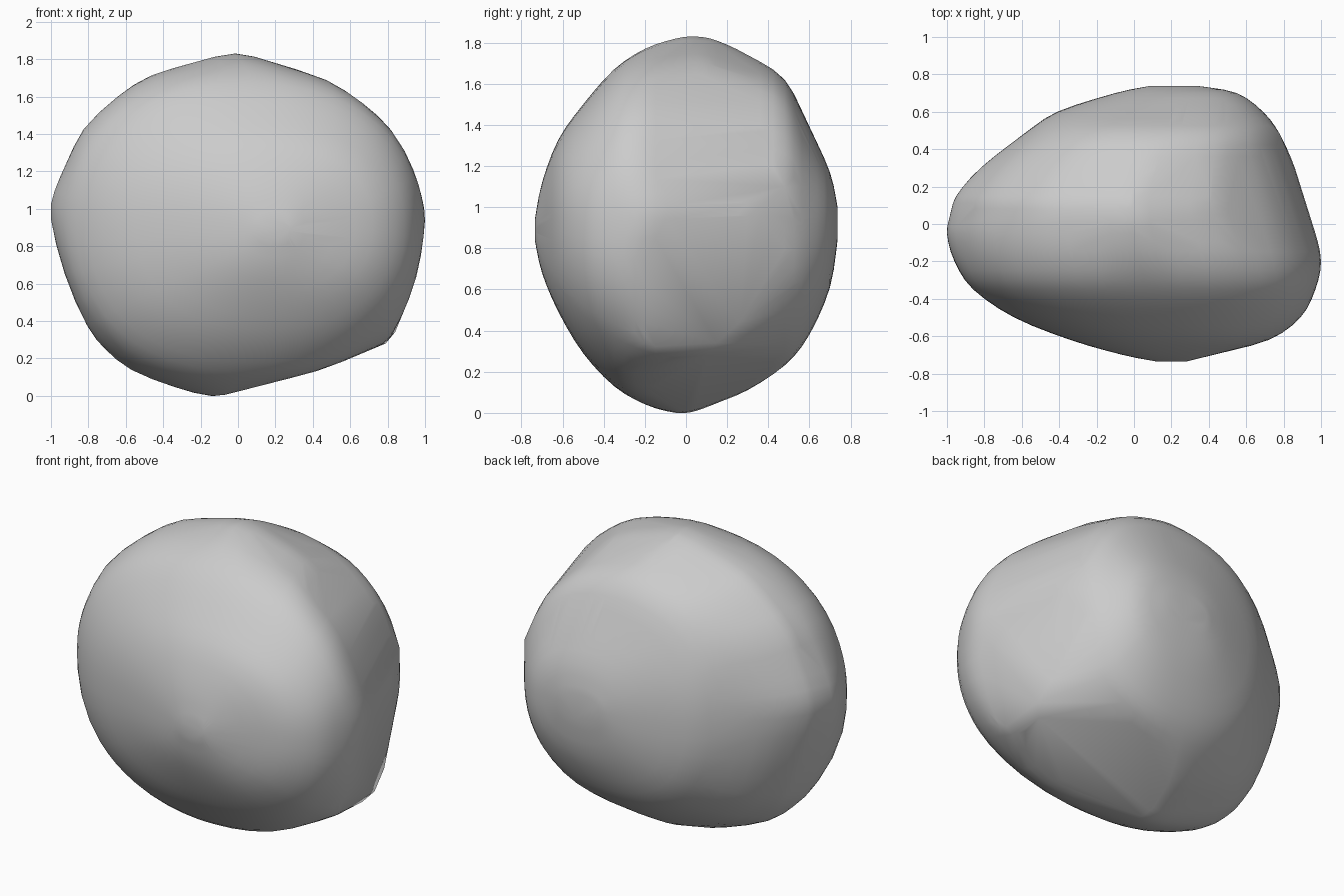
import bpy, bmesh
from mathutils import Vector

if "Cube" in bpy.data.objects:
    bpy.data.objects.remove(bpy.data.objects["Cube"])

# Front outline (x, z), counter-clockwise
OUTLINE = [(1, .95), (.97, 1.08), (.9, 1.23), (.78, 1.44), (.63, 1.58), (.47, 1.7),
           (.22, 1.78), (.01, 1.83), (-.22, 1.78), (-.46, 1.71), (-.64, 1.6),
           (-.82, 1.43), (-.91, 1.25), (-.98, 1.1), (-1, .95), (-.92, .66), (-.8, .38),
           (-.7, .25), (-.56, .14), (-.33, .05), (-.12, 0), (.02, .03), (.25, .11),
           (.52, .19), (.79, .27), (.85, .35), (.9, .52), (.95, .75)]

# Slices from front to back: y, left, right, bottom, top
SLICES = [(-.735, .12, .28, .84, .94), (-.70, -.06, .42, .68, 1.12),
          (-.62, -.34, .72, .49, 1.33), (-.5, -.64, .89, .29, 1.5),
          (-.35, -.86, .97, .13, 1.67), (-.2, -.96, 1, .04, 1.77),
          (-.05, -1, .97, 0, 1.82), (.05, -.98, .93, .01, 1.83),
          (.15, -.95, .9, .05, 1.81), (.3, -.82, .86, .11, 1.74),
          (.48, -.59, .78, .23, 1.62), (.6, -.41, .69, .38, 1.39),
          (.7, -.1, .55, .61, 1.17), (.737, .08, .35, .84, 1)]

# Outstanding corners: lower right edge, crown, upper right shoulder
CORNERS = [(.79, .1, .28), (.84, .15, .34), (.83, .26, .44), (.0, .12, 1.82),
           (.78, .48, 1.1), (.55, -.15, 1.63)]


def refine(points, steps, closed):
    """Catmull-Rom curve through points of any dimension."""
    pts = [Vector(p) for p in points]
    n = len(pts)
    get = (lambda i: pts[i % n]) if closed else (lambda i: pts[max(0, min(n - 1, i))])
    out = []
    for i in range(n if closed else n - 1):
        a, b, c, d = (get(i + k) for k in (-1, 0, 1, 2))
        for s in range(steps):
            t = s / steps
            out.append(.5 * (2 * b + (c - a) * t + (2 * a - 5 * b + 4 * c - d) * t * t
                             + (3 * b - a - 3 * c + d) * t ** 3))
    return out if closed else out + [pts[-1]]


def rounded(p, power=2.25):
    """Push a profile point out or in onto a soft oval."""
    return p / (abs(p.x) ** power + abs(p.y) ** power) ** (1 / power)


# Boulder: angular outline near the middle, softening to an oval at both ends
bm = bmesh.new()
profile = refine([(x, z / .915 - 1) for x, z in OUTLINE], 2, True)
for y, left, right, low, high in refine(SLICES, 3, False):
    soft = min(1, max(0, (abs(y - .1) - .12) / .3))
    for p in profile:
        q = p.lerp(rounded(p), soft)
        bm.verts.new((left + (q.x + 1) / 2 * (right - left), y,
                      low + (q.y + 1) / 2 * (high - low)))
for corner in CORNERS:
    bm.verts.new(corner)

# Skin the slices with one taut surface
hull = bmesh.ops.convex_hull(bm, input=bm.verts[:])
loose = [v for v in bm.verts if not v.link_faces]
bmesh.ops.delete(bm, geom=loose, context='VERTS')
bmesh.ops.recalc_face_normals(bm, faces=bm.faces[:])
for f in bm.faces:
    f.smooth = True

mesh = bpy.data.meshes.new("boulder")
bm.to_mesh(mesh)
bm.free()
stone = bpy.data.materials.new("grey stone")
stone.diffuse_color = (.6, .6, .6, 1)
stone.use_nodes = True
stone.node_tree.nodes["Principled BSDF"].inputs["Base Color"].default_value = stone.diffuse_color
mesh.materials.append(stone)
boulder = bpy.data.objects.new("boulder", mesh)
bpy.context.collection.objects.link(boulder)
